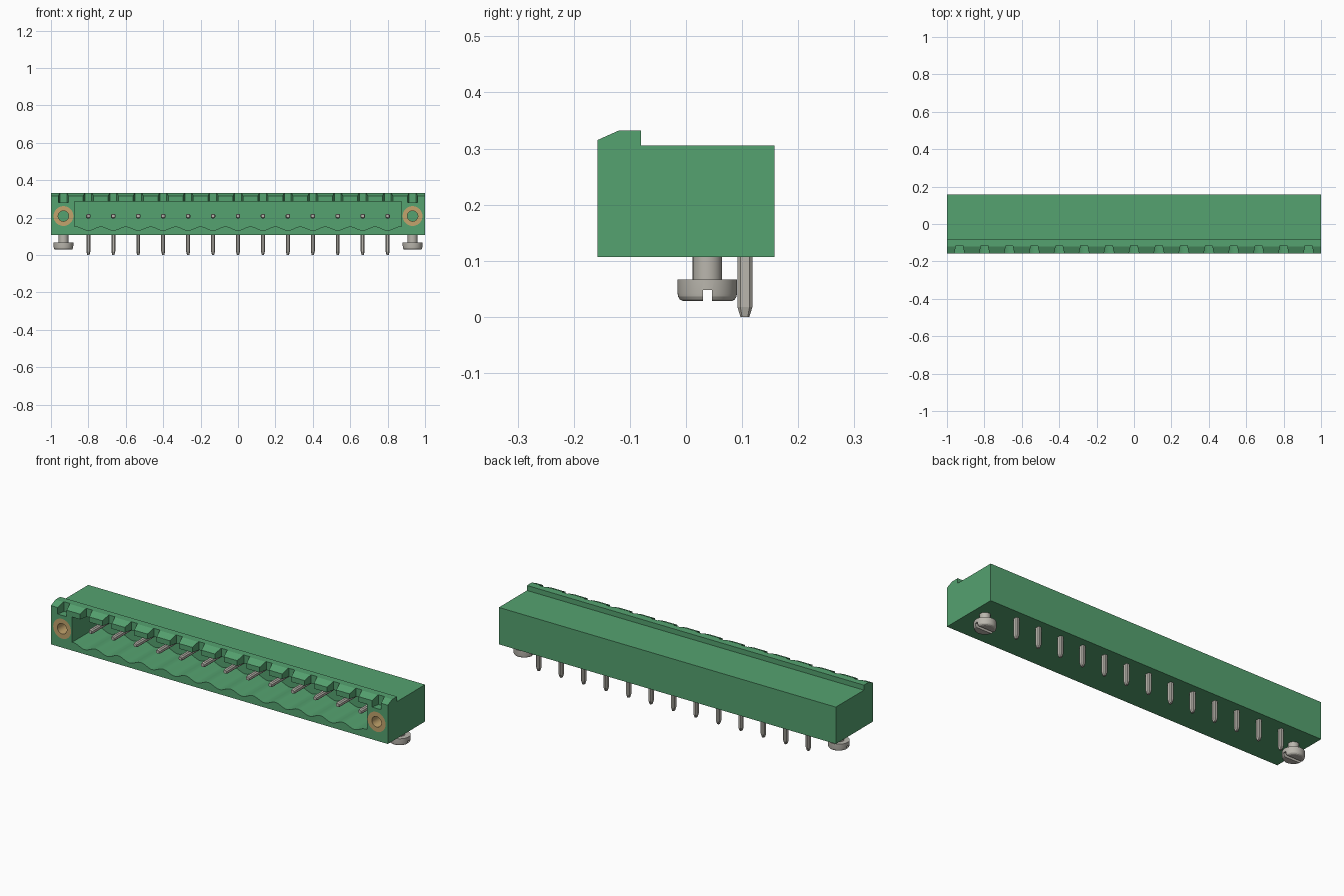
import bpy, bmesh, math
from mathutils import Matrix, Vector

cube = bpy.data.objects.get("Cube")
if cube:
    bpy.data.objects.remove(cube, do_unlink=True)


def material(name, color):
    m = bpy.data.materials.new(name)
    m.use_nodes = True
    m.diffuse_color = (*color, 1)
    m.node_tree.nodes["Principled BSDF"].inputs["Base Color"].default_value = (*color, 1)
    return m


GREEN = material("green plastic", (0.09, 0.36, 0.16))
METAL = material("tin metal", (0.49, 0.47, 0.42))
BRASS = material("brass", (0.54, 0.37, 0.15))

PITCH = 2 / 15
PINS = [i * PITCH for i in range(-6, 7)]
END_X = 7 * PITCH
PIN_Z = 0.208
FRONT, BACK = -0.158, 0.158


def make_object(name, bm, mat):
    bmesh.ops.recalc_face_normals(bm, faces=bm.faces)
    mesh = bpy.data.meshes.new(name)
    bm.to_mesh(mesh)
    bm.free()
    mesh.materials.append(mat)
    obj = bpy.data.objects.new(name, mesh)
    bpy.context.collection.objects.link(obj)
    return obj


def loft(bm, rings):
    """Skin a closed solid through rings of equal point count."""
    loops = [[bm.verts.new(p) for p in ring] for ring in rings]
    n = len(loops[0])
    for a, b in zip(loops, loops[1:]):
        for i in range(n):
            j = (i + 1) % n
            bm.faces.new((a[i], a[j], b[j], b[i]))
    bm.faces.new(loops[0][::-1])
    bm.faces.new(loops[-1])


def prism(bm, points, axis, lo, hi):
    """Extrude a 2D outline along an axis."""
    def place(p, d):
        c = list(p)
        c.insert(axis, d)
        return Vector(c)
    loft(bm, [[place(p, d) for p in points] for d in (lo, hi)])


def circle(r, n=48):
    return [(r * math.cos(2 * math.pi * i / n), r * math.sin(2 * math.pi * i / n)) for i in range(n)]


def chamfered(w, h):
    c = 0.25 * min(w, h)
    a, b = w / 2, h / 2
    return [(a, c - b), (a, b - c), (a - c, b), (c - a, b),
            (-a, b - c), (-a, c - b), (c - a, -b), (a - c, -b)]


def activate(obj):
    bpy.ops.object.select_all(action='DESELECT')
    obj.select_set(True)
    bpy.context.view_layer.objects.active = obj


def cut(obj, bm):
    cutter = make_object("cutter", bm, GREEN)
    cutter.hide_render = True
    mod = obj.modifiers.new("cut", 'BOOLEAN')
    mod.operation = 'DIFFERENCE'
    mod.solver = 'EXACT'
    mod.object = cutter
    activate(obj)
    bpy.ops.object.modifier_apply(modifier=mod.name)
    bpy.data.objects.remove(cutter, do_unlink=True)


def smooth(obj):
    activate(obj)
    bpy.ops.object.shade_smooth_by_angle(angle=math.radians(15))


# Housing with latch ridge along the top front
bm = bmesh.new()
prism(bm, [(FRONT, 0.107), (BACK, 0.107), (BACK, 0.305), (-0.08, 0.305),
           (-0.08, 0.332), (-0.12, 0.332), (FRONT, 0.315)], 0, -1, 1)
housing = make_object("housing", bm, GREEN)

# Open cavity with a scalloped floor
bm = bmesh.new()
half, steps = 0.875, 208
floor = []
for i in range(steps + 1):
    x = -half + 2 * half * i / steps
    floor.append((x, 0.142 - 0.01 * math.cos(2 * math.pi * x / PITCH)))
prism(bm, floor + [(half, 0.287), (-half, 0.287)], 1, -0.2, 0.06)
cut(housing, bm)

# Tapered coding slots through the ridge
bm = bmesh.new()
for x in PINS + [-END_X, END_X]:
    prism(bm, [(x - 0.03, -0.17), (x + 0.03, -0.17), (x + 0.018, -0.115), (x - 0.018, -0.115)],
          2, 0.28, 0.4)
cut(housing, bm)

# Round pockets for the threaded inserts
bm = bmesh.new()
for s in (-1, 1):
    prism(bm, [(s * END_X + u, PIN_Z + v) for u, v in circle(0.053)], 1, -0.2, 0.0)
cut(housing, bm)
smooth(housing)

# Threaded inserts and mounting screws at both ends
for side, s in (("left", 1), ("right", -1)):
    bm = bmesh.new()
    prism(bm, [(s * END_X + u, PIN_Z + v) for u, v in circle(0.053)], 1, FRONT, 0.0)
    insert = make_object(side + "_threaded_insert", bm, BRASS)
    bm = bmesh.new()
    prism(bm, [(s * END_X + u, PIN_Z + v) for u, v in circle(0.028)], 1, -0.2, 0.05)
    cut(insert, bm)
    smooth(insert)

    bm = bmesh.new()
    profile = [(0.043, 0.028), (0.049, 0.031), (0.052, 0.036), (0.053, 0.042),
               (0.053, 0.067), (0.026, 0.067), (0.026, 0.115)]
    loft(bm, [[(s * END_X + u, 0.038 + v, z) for u, v in circle(r)] for r, z in profile])
    screw = make_object(side + "_screw", bm, METAL)
    bm = bmesh.new()
    bmesh.ops.create_cube(bm, size=1, matrix=Matrix.Translation((s * END_X, 0.038, 0.028))
                          @ Matrix.Diagonal((0.2, 0.016, 0.04, 1)))
    cut(screw, bm)
    smooth(screw)

# Contact pins inside the cavity and solder legs below
for number, x in enumerate(PINS, 1):
    bm = bmesh.new()
    loft(bm, [[(x + u, y, PIN_Z + v) for u, v in chamfered(w, w)]
              for y, w in ((-0.11, 0.017), (-0.098, 0.024), (0.07, 0.024))])
    make_object(f"contact_pin_{number}", bm, METAL)
    bm = bmesh.new()
    loft(bm, [[(x + u, 0.105 + v, z) for u, v in chamfered(w, d)]
              for z, w, d in ((0, 0.012, 0.016), (0.018, 0.021, 0.027), (0.115, 0.021, 0.027))])
    make_object(f"solder_leg_{number}", bm, METAL)
